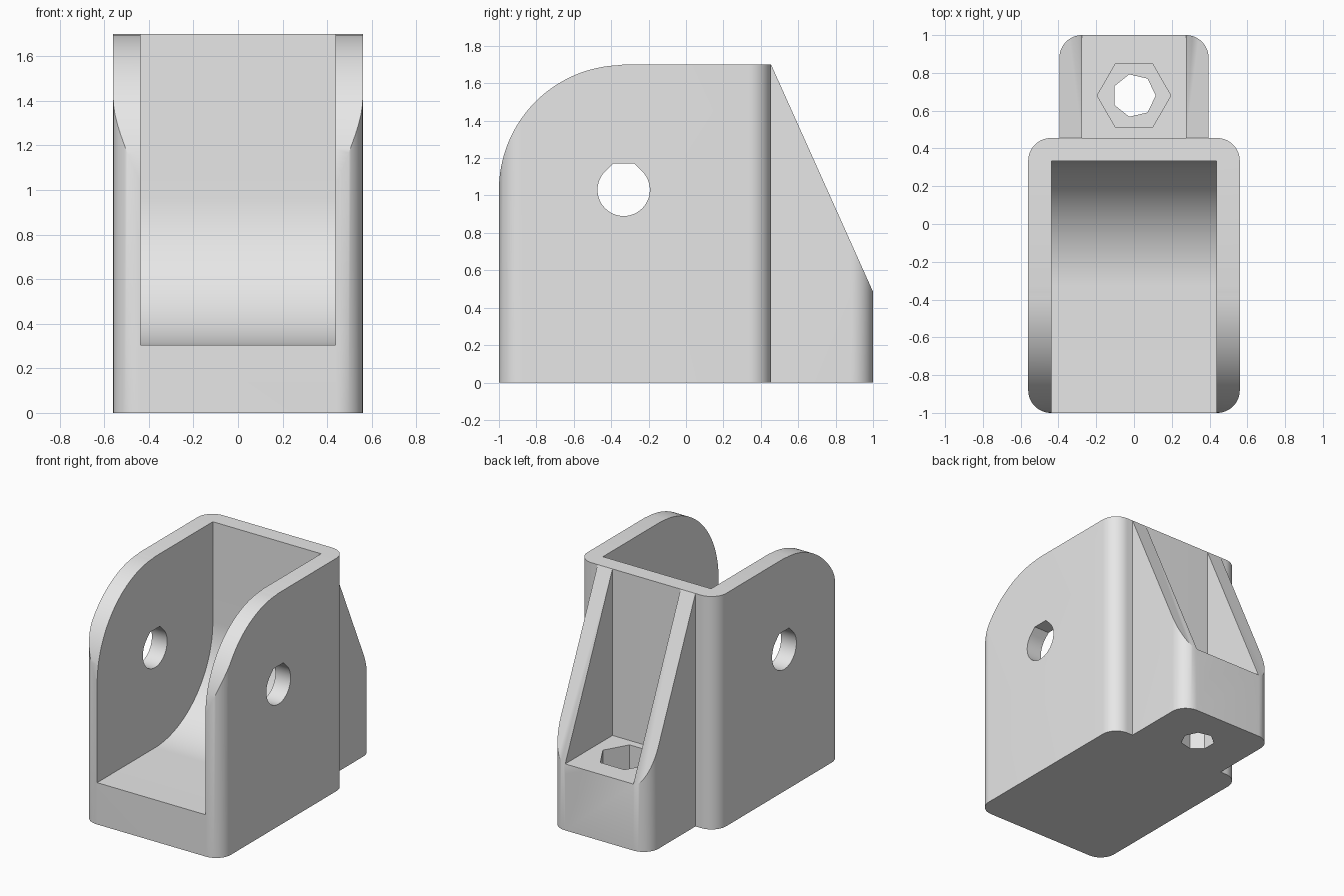
import bpy
import bmesh
from math import cos, sin, pi, radians
from mathutils import Vector

if "Cube" in bpy.data.objects:
    bpy.data.objects.remove(bpy.data.objects["Cube"])

grey = bpy.data.materials.new("light_grey")
grey.use_nodes = True
grey.diffuse_color = (0.8, 0.8, 0.8, 1)
grey.node_tree.nodes["Principled BSDF"].inputs["Base Color"].default_value = (0.8, 0.8, 0.8, 1)


def arc(cx, cy, r, start, end, steps=24):
    """Points along an arc, angles in degrees."""
    angles = [radians(start + (end - start) * i / steps) for i in range(steps + 1)]
    return [(cx + r * cos(a), cy + r * sin(a)) for a in angles]


def prism(name, outline, axis, low, high):
    """Extrude a closed outline: (y, z) along x, or (x, y) along z."""
    place = {"x": lambda p, d: (d, *p), "z": lambda p, d: (*p, d)}[axis]
    bm = bmesh.new()
    face = bm.faces.new([bm.verts.new(place(p, low)) for p in outline])
    side = bmesh.ops.extrude_face_region(bm, geom=[face])["geom"]
    shift = Vector(place((0, 0), high - low))
    bmesh.ops.translate(bm, vec=shift, verts=[v for v in side if isinstance(v, bmesh.types.BMVert)])
    bmesh.ops.recalc_face_normals(bm, faces=bm.faces)
    mesh = bpy.data.meshes.new(name)
    bm.to_mesh(mesh)
    bm.free()
    mesh.materials.append(grey)
    obj = bpy.data.objects.new(name, mesh)
    bpy.context.collection.objects.link(obj)
    return obj


def combine(obj, tool, operation="DIFFERENCE"):
    """Apply a boolean and discard the tool."""
    mod = obj.modifiers.new("boolean", "BOOLEAN")
    mod.object, mod.operation, mod.solver = tool, operation, "EXACT"
    bpy.context.view_layer.objects.active = obj
    bpy.ops.object.modifier_apply(modifier=mod.name)
    bpy.data.objects.remove(tool)


def smooth(obj):
    bpy.ops.object.select_all(action="DESELECT")
    obj.select_set(True)
    bpy.context.view_layer.objects.active = obj
    bpy.ops.object.shade_smooth_by_angle(angle=radians(28))


# Shared measurements
height, joint, corner = 1.70, 0.455, 0.12
pivot_y, pivot_z, sweep = -0.333, 1.03, 0.667
body_x, cavity_x, rib_x, pocket_x = 0.56, 0.437, 0.395, 0.275
ledge, bolt_y = 0.485, 0.68

# Cradle: rounded side profile trimmed by a rounded plan
side = [(-1, 0), (joint, 0), (joint, height)] + arc(pivot_y, pivot_z, sweep, 90, 180, 40)
side[3] = (pivot_y, height)
cradle = prism("cradle", side, "x", -body_x, body_x)
ix, plan = body_x - corner, []
for cx, cy, a in ((ix, joint - corner, 0), (-ix, joint - corner, 90),
                  (-ix, corner - 1, 180), (ix, corner - 1, 270)):
    plan += arc(cx, cy, corner, a, a + 90, 16)
combine(cradle, prism("plan_cutter", plan, "z", -0.1, height + 0.1), "INTERSECT")

# Open cavity with a floor that sweeps up into the back wall
floor = 0.305
cavity = [(-1.2, height + 0.2), (-1.2, floor)]
cavity += arc(pivot_y, floor + sweep, sweep, 270, 360, 40)
cavity.append((pivot_y + sweep, height + 0.2))
combine(cradle, prism("cavity_cutter", cavity, "x", -cavity_x, cavity_x))

# Axle hole through both cheeks: round with a flat, chamfered top
r = 0.14
hole = arc(pivot_y, pivot_z, r, 135, 405, 36)
flat = r * (2 ** 0.5 - 1)
hole += [(pivot_y + flat, pivot_z + r), (pivot_y - flat, pivot_z + r)]
combine(cradle, prism("axle_cutter", hole, "x", -1, 1))
smooth(cradle)

# Rear bracket: sloped block with rounded outer corners
slope = [(joint, 0), (1, 0), (1, ledge), (joint, height)]
bracket = prism("rear_bracket", slope, "x", -rib_x, rib_x)
ix = rib_x - corner
plan = [(-rib_x, 0.3), (rib_x, 0.3)]
plan += arc(ix, 1 - corner, corner, 0, 90, 16) + arc(-ix, 1 - corner, corner, 90, 180, 16)
combine(bracket, prism("bracket_plan_cutter", plan, "z", -0.1, height + 0.1), "INTERSECT")

# Pocket between the two ribs
pocket = [(0.3, ledge), (1.2, ledge), (1.2, 2), (0.3, 2)]
combine(bracket, prism("pocket_cutter", pocket, "x", -pocket_x, pocket_x))

# Hexagonal nut recess and seven-sided bolt hole
for name, sides, radius, low in (("nut_cutter", 6, 0.195, 0.24), ("bolt_cutter", 7, 0.115, -0.1)):
    ring = arc(0, bolt_y, radius, 0, 360, sides)[:-1]
    combine(bracket, prism(name, ring, "z", low, 1))
smooth(bracket)
